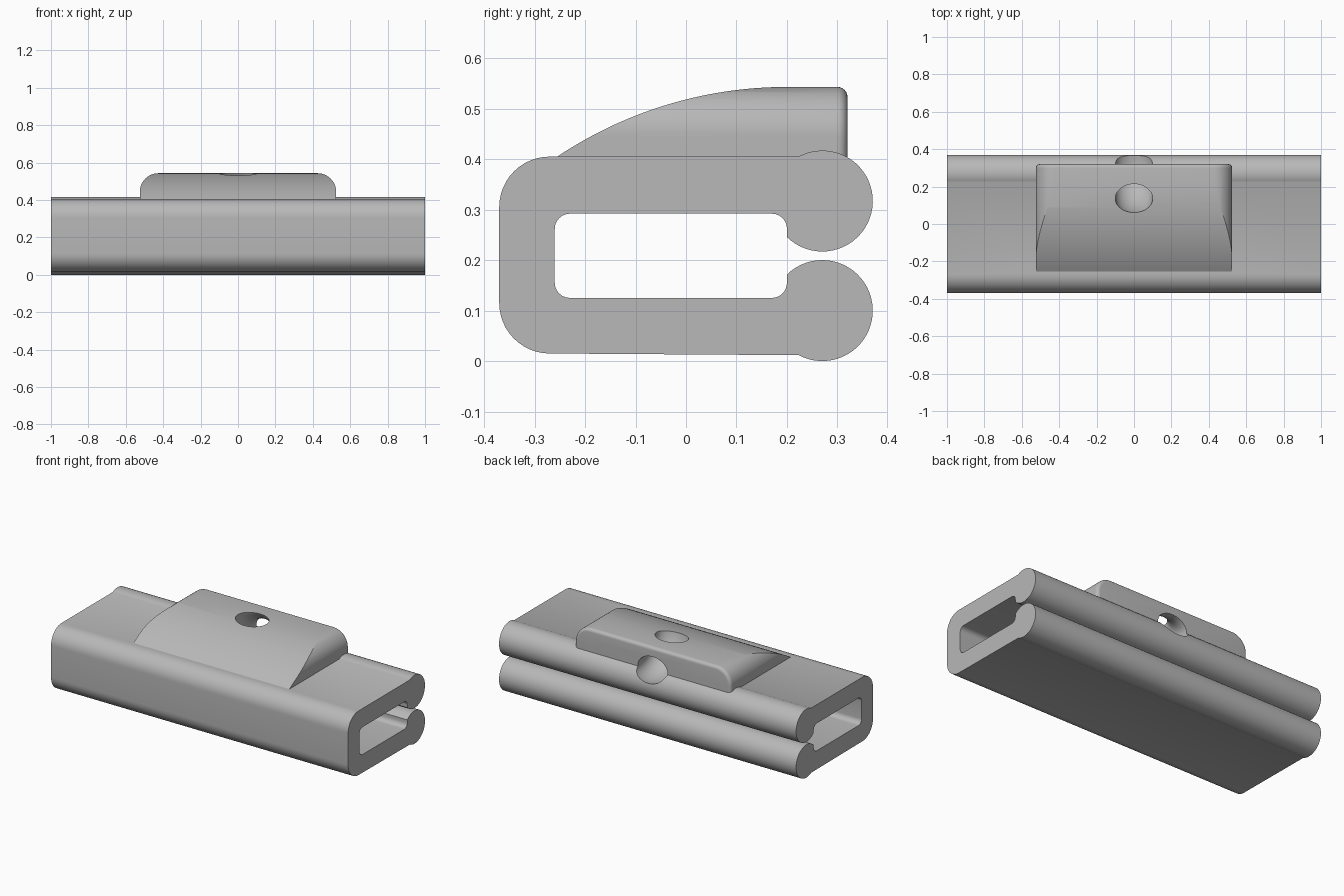
import bpy, bmesh, math
from math import radians, cos, sin

if "Cube" in bpy.data.objects:
    bpy.data.objects.remove(bpy.data.objects["Cube"], do_unlink=True)

grey = bpy.data.materials.new("plain grey")
grey.use_nodes = True
grey.diffuse_color = (0.48, 0.48, 0.48, 1)
grey.node_tree.nodes["Principled BSDF"].inputs["Base Color"].default_value = grey.diffuse_color


def arc(u, v, r, start, end, n=12):
    """Points on an arc, angles in degrees."""
    steps = [radians(start + (end - start) * i / n) for i in range(n + 1)]
    return [(u + r * cos(a), v + r * sin(a)) for a in steps]


def extrude(name, outline, place, low, high, round_end=0):
    """Sweep an outline from low to high; place(u, v, w) gives the 3D point."""
    bm = bmesh.new()
    rings = [[bm.verts.new(place(u, v, w)) for u, v in outline] for w in (low, high)]
    bm.faces.new(rings[0])
    end = bm.faces.new(rings[1])
    for i in range(len(outline)):
        bm.faces.new((rings[0][i - 1], rings[0][i], rings[1][i], rings[1][i - 1]))
    bmesh.ops.recalc_face_normals(bm, faces=bm.faces)
    if round_end:
        floor = min(v.co.z for v in bm.verts)
        rim = [e for e in end.edges if max(v.co.z for v in e.verts) > floor + 0.001]
        bmesh.ops.bevel(bm, geom=rim, offset=round_end, segments=6,
                        profile=0.5, affect='EDGES', clamp_overlap=True)
    mesh = bpy.data.meshes.new(name)
    bm.to_mesh(mesh)
    bm.free()
    mesh.materials.append(grey)
    obj = bpy.data.objects.new(name, mesh)
    bpy.context.collection.objects.link(obj)
    return obj


def combine(target, tool, operation):
    """Apply a boolean and drop the tool."""
    bpy.context.view_layer.objects.active = target
    mod = target.modifiers.new("join", 'BOOLEAN')
    mod.object, mod.operation, mod.solver = tool, operation, 'EXACT'
    bpy.ops.object.modifier_apply(modifier=mod.name)
    bpy.data.objects.remove(tool, do_unlink=True)


def along_x(u, v, w):
    return (w, u, v)


def along_y(u, v, w):
    return (u, w, v)


# Channel section: beaded lips, rounded inner slot, rounded outer back
section = (
    arc(0.27, 0.317, 0.1, 118, -134.5, 40)
    + arc(0.17, 0.262, 0.03, 0, 90, 6)
    + arc(-0.23, 0.262, 0.03, 90, 180, 6)
    + arc(-0.23, 0.155, 0.03, 180, 270, 6)
    + arc(0.17, 0.155, 0.03, 270, 360, 6)
    + arc(0.27, 0.1, 0.1, 134.5, -118, 40)
    + arc(-0.27, 0.115, 0.1, 270, 180)
    + arc(-0.27, 0.305, 0.1, 180, 90)
)
body = extrude("clip_channel", section, along_x, -1, 1)

# Raised ramp: rounded front outline crossed with an arched side outline
base, top, half = 0.37, 0.543, 0.525
front = ([(-half, base), (half, base)]
         + arc(half - 0.1, top - 0.1, 0.1, 0, 90, 16)
         + arc(0.1 - half, top - 0.1, 0.1, 90, 180, 16))
ramp = extrude("raised_ramp", front, along_y, -0.4, 0.32, round_end=0.02)
radius = 0.819
side = arc(0.2, top - radius, radius, 126, 90, 32) + [(0.4, top + 0.002), (0.4, 0.3), (-0.28, 0.3)]
arch = extrude("ramp_arch", side, along_x, -0.7, 0.7)
combine(ramp, arch, 'INTERSECT')
combine(body, ramp, 'UNION')

# Curved cord tunnel from the ramp top out through the back bead
bpy.ops.mesh.primitive_torus_add(
    location=(0, 0.305, 0.585), rotation=(0, radians(90), 0),
    major_radius=0.175, minor_radius=0.075, major_segments=72, minor_segments=40)
tunnel = bpy.context.object
tunnel.name = "cord_tunnel"
tunnel.scale.z = 1.333
tunnel.data.materials.append(grey)
combine(body, tunnel, 'DIFFERENCE')

bpy.ops.object.select_all(action='DESELECT')
body.select_set(True)
bpy.context.view_layer.objects.active = body
bpy.ops.object.shade_smooth_by_angle(angle=radians(25))
